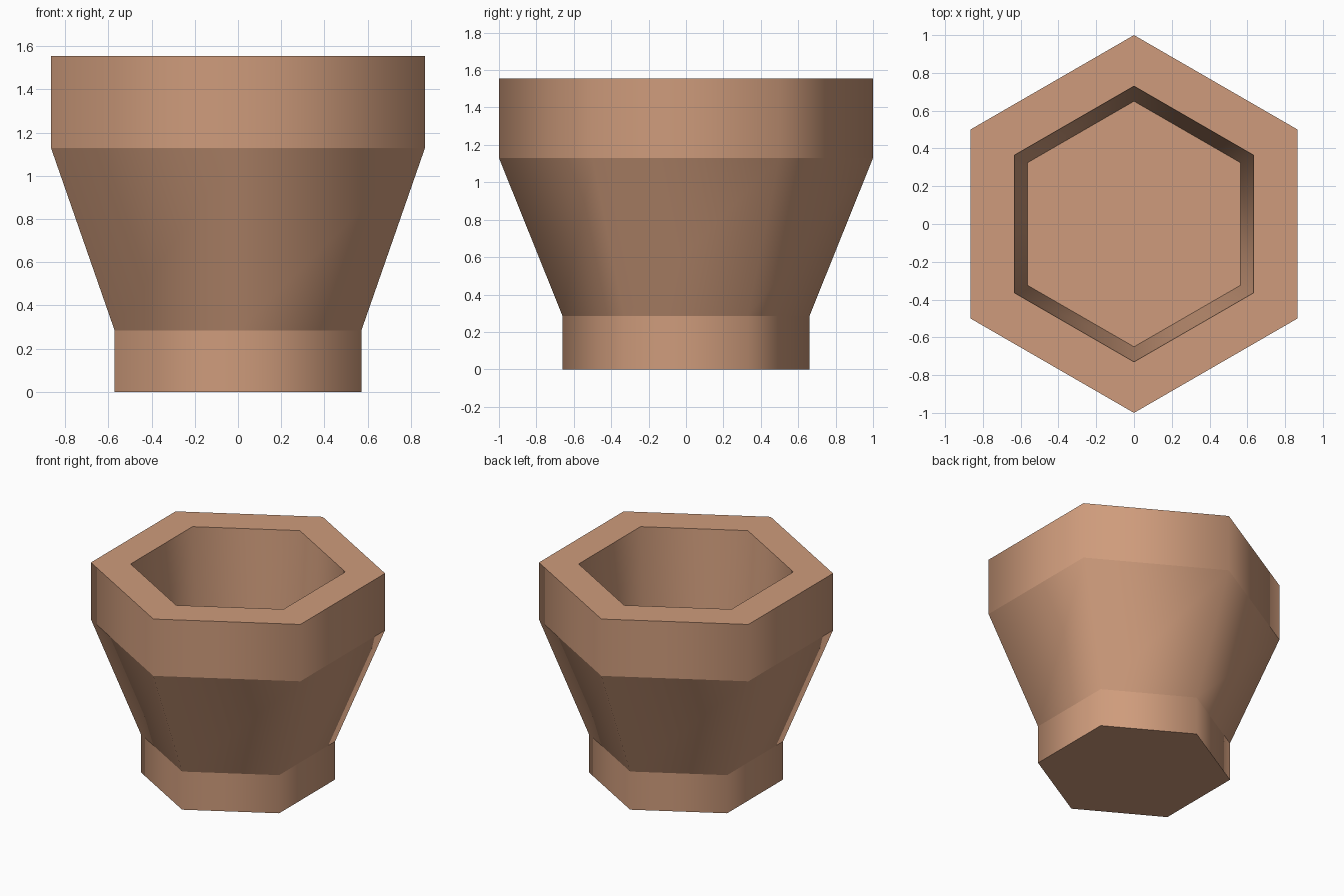
import bpy, bmesh, math

if "Cube" in bpy.data.objects:
    bpy.data.objects.remove(bpy.data.objects["Cube"])

SIDES = 6
# Closed profile (radius, height): outside from the foot up, over the rim, down to the inner floor
PROFILE = [(0.66, 0.0), (0.66, 0.285), (1.0, 1.13), (1.0, 1.555),
           (0.73, 1.555), (0.65, 0.60)]

clay = bpy.data.materials.new("terracotta")
clay.diffuse_color = (0.62, 0.33, 0.20, 1.0)
clay.use_nodes = True
clay.node_tree.nodes["Principled BSDF"].inputs["Base Color"].default_value = clay.diffuse_color

bm = bmesh.new()


def ring(radius, z):
    # Hexagon with a corner pointing along y
    return [bm.verts.new((radius * math.cos(math.pi / 2 + i * math.tau / SIDES),
                          radius * math.sin(math.pi / 2 + i * math.tau / SIDES), z))
            for i in range(SIDES)]


rings = [ring(r, z) for r, z in PROFILE]

# Bands of the pot wall, softly shaded around the corners
for a, b in zip(rings, rings[1:]):
    for i in range(SIDES):
        j = (i + 1) % SIDES
        bm.faces.new((a[i], a[j], b[j], b[i])).smooth = True

# Underside and inner floor
bm.faces.new(list(reversed(rings[0])))
bm.faces.new(rings[-1])
bm.normal_update()

# Horizontal creases between bands stay sharp
for e in bm.edges:
    if abs(e.verts[0].co.z - e.verts[1].co.z) < 1e-4:
        e.smooth = False
# Flat rim and floors
for f in bm.faces:
    if abs(f.normal.z) > 0.99:
        f.smooth = False

mesh = bpy.data.meshes.new("hexagonal_pot")
bm.to_mesh(mesh)
bm.free()
mesh.materials.append(clay)
pot = bpy.data.objects.new("hexagonal_pot", mesh)
bpy.context.collection.objects.link(pot)
